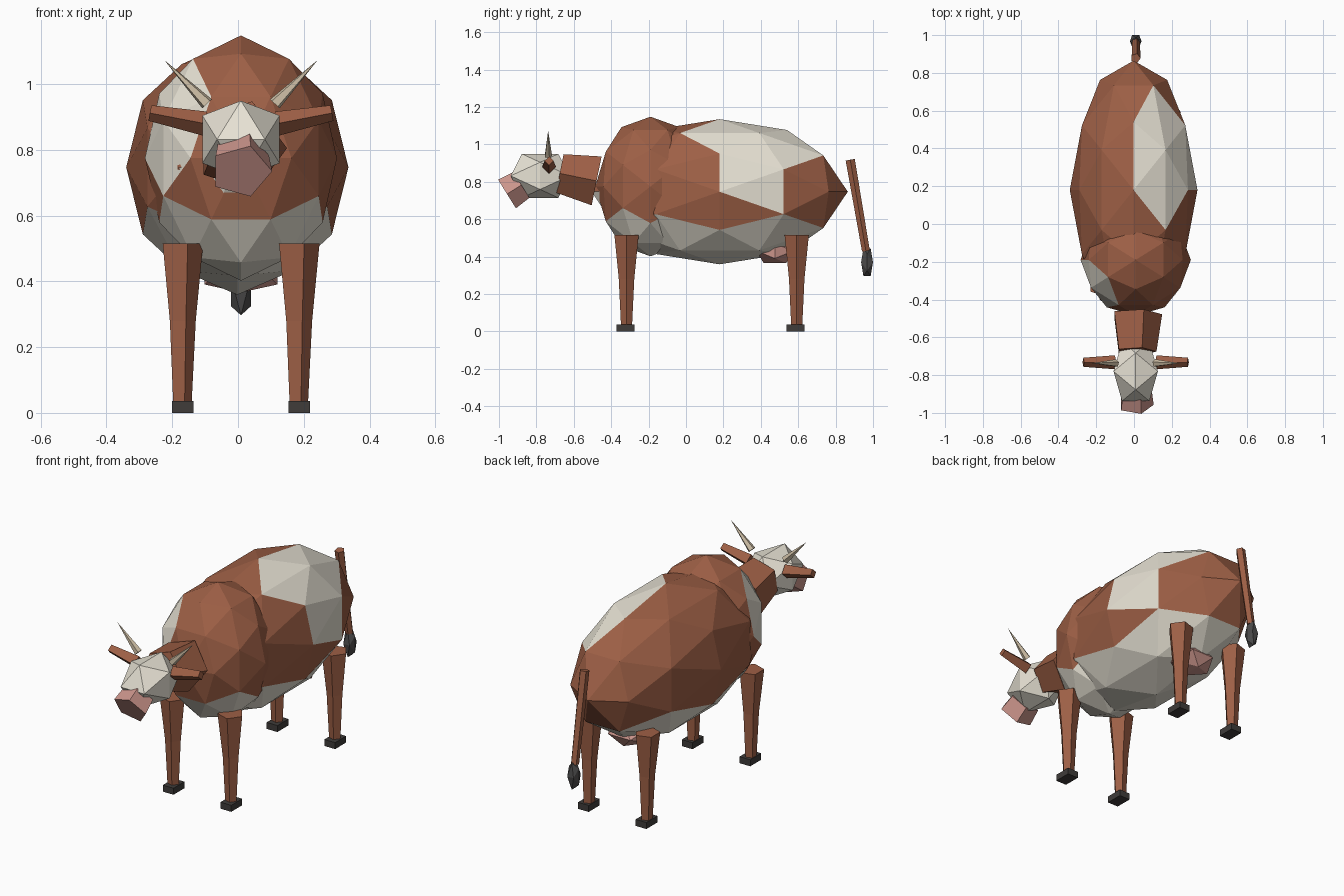
import bpy, bmesh
from math import cos, sin, tau
from mathutils import Vector

if "Cube" in bpy.data.objects:
    bpy.data.objects.remove(bpy.data.objects["Cube"])

CX = 0.009  # slight sideways centre of the attached parts


def material(name, rgb):
    m = bpy.data.materials.new(name)
    m.diffuse_color = (*rgb, 1)
    m.use_nodes = True
    m.node_tree.nodes["Principled BSDF"].inputs["Base Color"].default_value = m.diffuse_color
    return m


BROWN = material("brown_coat", (0.34, 0.115, 0.06))
CREAM = material("cream_coat", (0.80, 0.76, 0.66))
PINK = material("pink_skin", (0.60, 0.30, 0.26))
DARK = material("dark_hoof", (0.05, 0.045, 0.042))
GREY = material("tail_hair", (0.07, 0.068, 0.068))
HORN = material("horn", (0.62, 0.52, 0.38))


def finish(bm, name, mats):
    bmesh.ops.recalc_face_normals(bm, faces=bm.faces)
    me = bpy.data.meshes.new(name)
    bm.to_mesh(me)
    bm.free()
    for m in mats:
        me.materials.append(m)
    ob = bpy.data.objects.new(name, me)
    bpy.context.collection.objects.link(ob)
    return ob


def ball(name, centre, radii, mats, detail=0, is_cream=None):
    """Faceted icosahedral ball, with a vertex on each axis at detail 1."""
    a, b = 0.5257, 0.8507
    pts = []
    for s in (-1, 1):
        for t in (-1, 1):
            pts += [Vector((b * s, 0, a * t)), Vector((0, a * s, b * t)),
                    Vector((a * s, b * t, 0))]
    if detail:
        pts += [((p + q) / 2).normalized() for i, p in enumerate(pts)
                for q in pts[:i] if (p - q).length < 1.1]
    bm = bmesh.new()
    for p in pts:
        bm.verts.new(p)
    bmesh.ops.convex_hull(bm, input=bm.verts)
    if is_cream:
        for f in bm.faces:
            f.material_index = int(is_cream(f.calc_center_median().normalized()))
    for v in bm.verts:
        v.co = Vector(centre) + Vector([c * r for c, r in zip(v.co, radii)])
    return finish(bm, name, mats)


def prism(name, p0, p1, r0, r1, sides, mat, u=(1, 0, 0)):
    """Tapered prism between two points; the first corner points along u."""
    p0, p1, u = Vector(p0), Vector(p1), Vector(u)
    axis = (p1 - p0).normalized()
    u = (u - axis * u.dot(axis)).normalized()
    v = axis.cross(u)
    bm = bmesh.new()
    rings = []
    for p, r in ((p0, r0), (p1, r1)):
        if r == 0:
            rings.append([bm.verts.new(p)] * sides)
        else:
            rings.append([bm.verts.new(p + r * (u * cos(tau * i / sides) + v * sin(tau * i / sides)))
                          for i in range(sides)])
            bm.faces.new(rings[-1])
    for i in range(sides):
        j = (i + 1) % sides
        quad = [rings[0][i], rings[0][j], rings[1][j], rings[1][i]]
        bm.faces.new(list(dict.fromkeys(quad)))
    return finish(bm, name, [mat])


def near(n, d, limit):
    return n.dot(Vector(d).normalized()) > limit


# Body with cream flank patch, chest and belly
ball("body", (-0.002, 0.18, 0.747), (0.338, 0.685, 0.388), [BROWN, CREAM], 1,
     lambda n: n.z < -0.4 or near(n, (0.5, 0.309, 0.809), 0.9)
     or near(n, (0.85, 0.333, 0.14), 0.97) or near(n, (0, -0.9, -0.3), 0.93))

# Shoulders
ball("shoulders", (CX, -0.19, 0.775), (0.292, 0.295, 0.373), [BROWN, CREAM], 1,
     lambda n: n.z < -0.4 or near(n, (-0.7, -0.5, 0.4), 0.85))

# Neck, head, muzzle
prism("neck", (CX, -0.478, 0.805), (CX, -0.675, 0.845), 0.14, 0.11, 5, BROWN)
ball("head", (CX, -0.78, 0.832), (0.138, 0.185, 0.138), [CREAM])
prism("muzzle", (CX, -0.88, 0.783), (CX, -0.957, 0.735), 0.085, 0.095, 5, PINK)

# Udder
ball("udder", (CX, 0.475, 0.43), (0.13, 0.115, 0.075), [PINK])

# Ears, horns and legs in pairs
for side, s in (("left", -1), ("right", 1)):
    prism(f"{side}_ear", (CX + s * 0.11, -0.732, 0.88), (CX + s * 0.277, -0.732, 0.912),
          0.037, 0.024, 4, BROWN, (0, 1, 0))
    prism(f"{side}_horn", (CX + s * 0.103, -0.737, 0.94), (CX + s * 0.233, -0.737, 1.073),
          0.021, 0, 5, HORN, (0, 1, 0))
    for end, y in (("front", -0.318), ("back", 0.592)):
        x = CX + s * 0.177
        prism(f"{end}_{side}_upper_leg", (x - 0.006, y, 0.515), (x - 0.004, y, 0.275),
              0.068, 0.043, 5, BROWN)
        prism(f"{end}_{side}_lower_leg", (x - 0.004, y, 0.29), (x - 0.004, y, 0.03),
              0.044, 0.031, 5, BROWN)
        bm = bmesh.new()
        bmesh.ops.create_cube(bm, size=1)
        for v in bm.verts:
            v.co = (x + v.co.x * 0.066, y - 0.006 + v.co.y * 0.096, 0.018 + v.co.z * 0.036)
        finish(bm, f"{end}_{side}_hoof", [DARK])

# Tail and tuft
prism("tail", (CX, 0.878, 0.918), (CX, 0.962, 0.43), 0.026, 0.022, 5, BROWN)
ball("tail_tuft", (CX, 0.968, 0.37), (0.036, 0.037, 0.086), [GREY])
